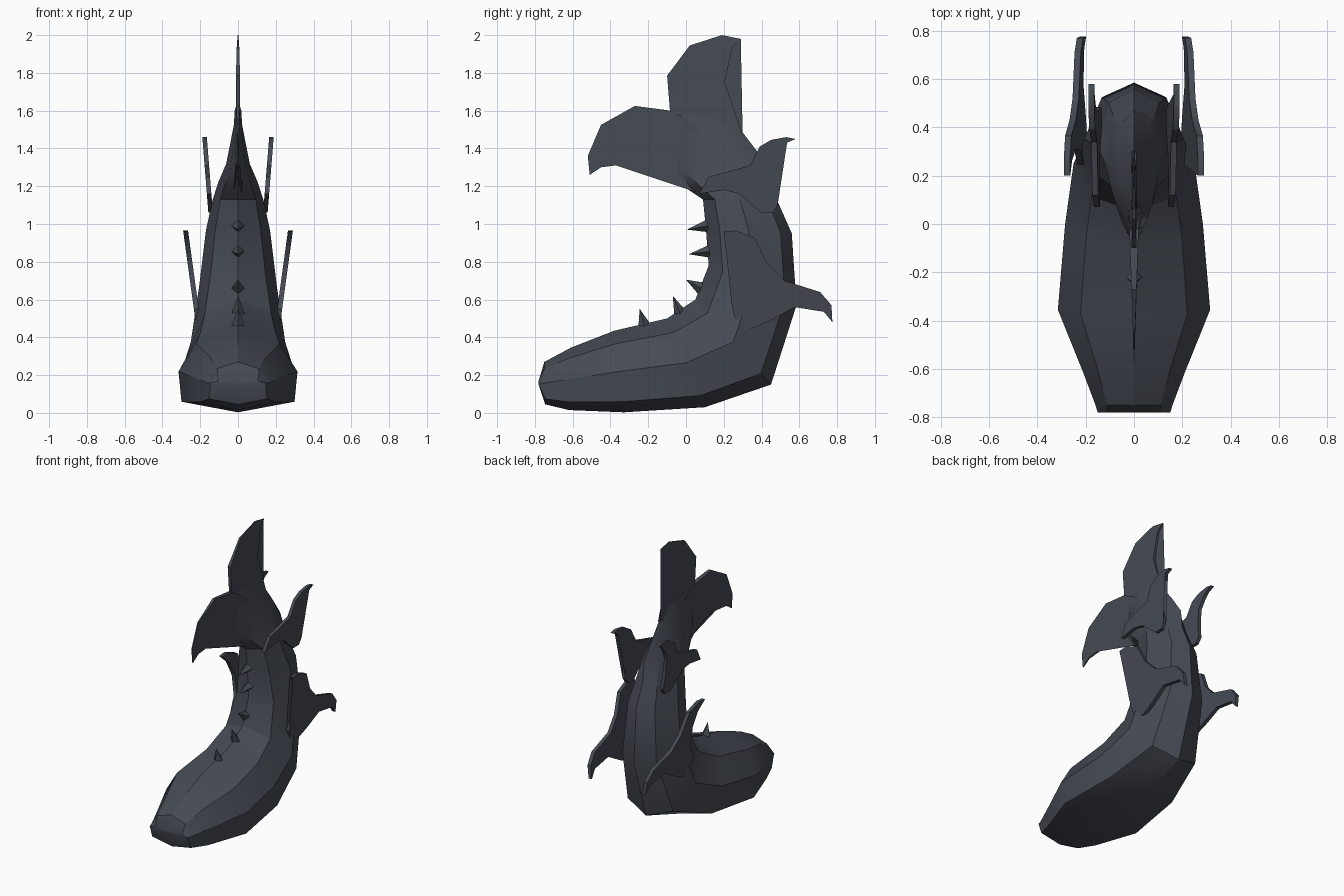
import bpy, bmesh, math
from mathutils import Vector

cube = bpy.data.objects.get("Cube")
if cube:
    bpy.data.objects.remove(cube, do_unlink=True)

skin = bpy.data.materials.new("dark slate skin")
skin.use_nodes = True
colour = (0.060, 0.069, 0.087, 1)
skin.diffuse_color = colour
skin.node_tree.nodes["Principled BSDF"].inputs["Base Color"].default_value = colour


def finish(bm, name, angle=30):
    bmesh.ops.recalc_face_normals(bm, faces=bm.faces)
    mesh = bpy.data.meshes.new(name)
    bm.to_mesh(mesh)
    bm.free()
    mesh.materials.append(skin)
    obj = bpy.data.objects.new(name, mesh)
    bpy.context.collection.objects.link(obj)
    bpy.ops.object.select_all(action='DESELECT')
    obj.select_set(True)
    bpy.context.view_layer.objects.active = obj
    bpy.ops.object.shade_smooth_by_angle(angle=math.radians(angle))
    return obj


# Body: lofted rings, each given by inner (y, z), outer (y, z),
# half width and lower edge ratio
sections = [
    (-.78, .17, -.78, .15, .15, .97),
    (-.75, .27, -.745, .045, .16, .96),
    (-.61, .345, -.62, .015, .21, .95),
    (-.38, .435, -.33, .003, .315, .95),
    (-.10, .50, .10, .03, .285, .90),
    (.05, .60, .45, .15, .25, .72),
    (.12, .78, .585, .57, .205, .65),
    (.105, .98, .56, .95, .17, .62),
    (.09, 1.13, .485, 1.12, .135, .6),
    (.0, 1.19, .47, 1.25, .105, .55),
    (-.08, 1.26, .38, 1.38, .062, .5),
    (-.085, 1.60, .25, 1.55, .012, .6),
]
bm = bmesh.new()
rings = []
for ty, tz, oy, oz, w, low in sections:
    inner, outer = Vector((0, ty, tz)), Vector((0, oy, oz))
    half = [(0, 0), (.7, .16), (1, .5), (low, .87), (0, 1)]
    loop = half + [(-a, t) for a, t in half[3:0:-1]]
    rings.append([bm.verts.new(inner.lerp(outer, t) + Vector((a * w, 0, 0)))
                  for a, t in loop])
for r, s in zip(rings, rings[1:]):
    for i in range(len(r)):
        j = (i + 1) % len(r)
        bm.faces.new((r[i], r[j], s[j], s[i]))
bm.faces.new(rings[0])
bm.faces.new(rings[-1])
finish(bm, "body")


# Fins: flat outlines in (y, z), leaning sideways with height
def plate(name, outline, lean, half):
    bm = bmesh.new()
    sides = [[bm.verts.new((lean(z) + s * half(y, z), y, z)) for y, z in outline]
             for s in (-1, 1)]
    caps = [bm.faces.new(side) for side in sides]
    a, b = sides
    for i in range(len(a)):
        j = (i + 1) % len(a)
        bm.faces.new((a[i], a[j], b[j], b[i]))
    bmesh.ops.triangulate(bm, faces=caps)
    return finish(bm, name)


front_lobe = [(.05, 1.17), (-.08, 1.26), (-.26, 1.325), (-.45, 1.30), (-.51, 1.26),
              (-.52, 1.36), (-.45, 1.525), (-.27, 1.625), (-.08, 1.60), (.1, 1.5)]
upper_lobe = [(-.05, 1.5), (-.085, 1.60), (-.10, 1.785), (.02, 1.945), (.19, 2.0),
              (.29, 1.98), (.245, 1.935), (.205, 1.75), (.25, 1.55), (.3, 1.47)]
plate("tail_fin_front_lobe", front_lobe, lambda z: 0,
      lambda y, z: max(.003, .02 + .035 * y))
plate("tail_fin_upper_lobe", upper_lobe, lambda z: 0,
      lambda y, z: max(.002, min(.011, .08 * (2.02 - z))))

lower_fin = [(.20, .96), (.265, .965), (.365, .925), (.43, .79), (.52, .70),
             (.71, .64), (.77, .57), (.775, .48), (.73, .535), (.575, .56),
             (.45, .49), (.345, .445), (.27, .465), (.245, .55), (.305, .65),
             (.31, .79), (.265, .90)]
upper_fin = [(.07, 1.16), (.12, 1.25), (.25, 1.285), (.34, 1.31), (.39, 1.41),
             (.45, 1.445), (.53, 1.46), (.58, 1.45), (.535, 1.43), (.50, 1.39),
             (.465, 1.32), (.47, 1.20), (.485, 1.10), (.46, 1.06), (.40, 1.06),
             (.35, 1.10), (.28, 1.16), (.20, 1.18)]
for side, s in (("left", 1), ("right", -1)):
    plate(side + "_lower_fin", lower_fin,
          lambda z: s * (.207 + .137 * (z - .45)), lambda y, z: .013)
    plate(side + "_upper_fin", upper_fin,
          lambda z: s * (.145 + .08 * (z - 1.06)), lambda y, z: .012)

# Spikes along the inner curve: base and tip in (y, z)
spikes = [(-.22, .46, -.245, .55), (-.03, .525, -.07, .62), (.08, .66, 0, .705),
          (.125, .855, .015, .84), (.115, .99, .005, .97)]
for n, (by, bz, ty, tz) in enumerate(spikes, 1):
    base, tip = Vector((0, by, bz)), Vector((0, ty, tz))
    axis = tip - base
    bm = bmesh.new()
    bmesh.ops.create_cone(bm, cap_ends=True, segments=4, radius1=.034, radius2=0,
                          depth=axis.length)
    turn = axis.to_track_quat('Z', 'X')
    for v in bm.verts:
        v.co = turn @ v.co + (base + tip) / 2
    finish(bm, f"spike_{n}")
